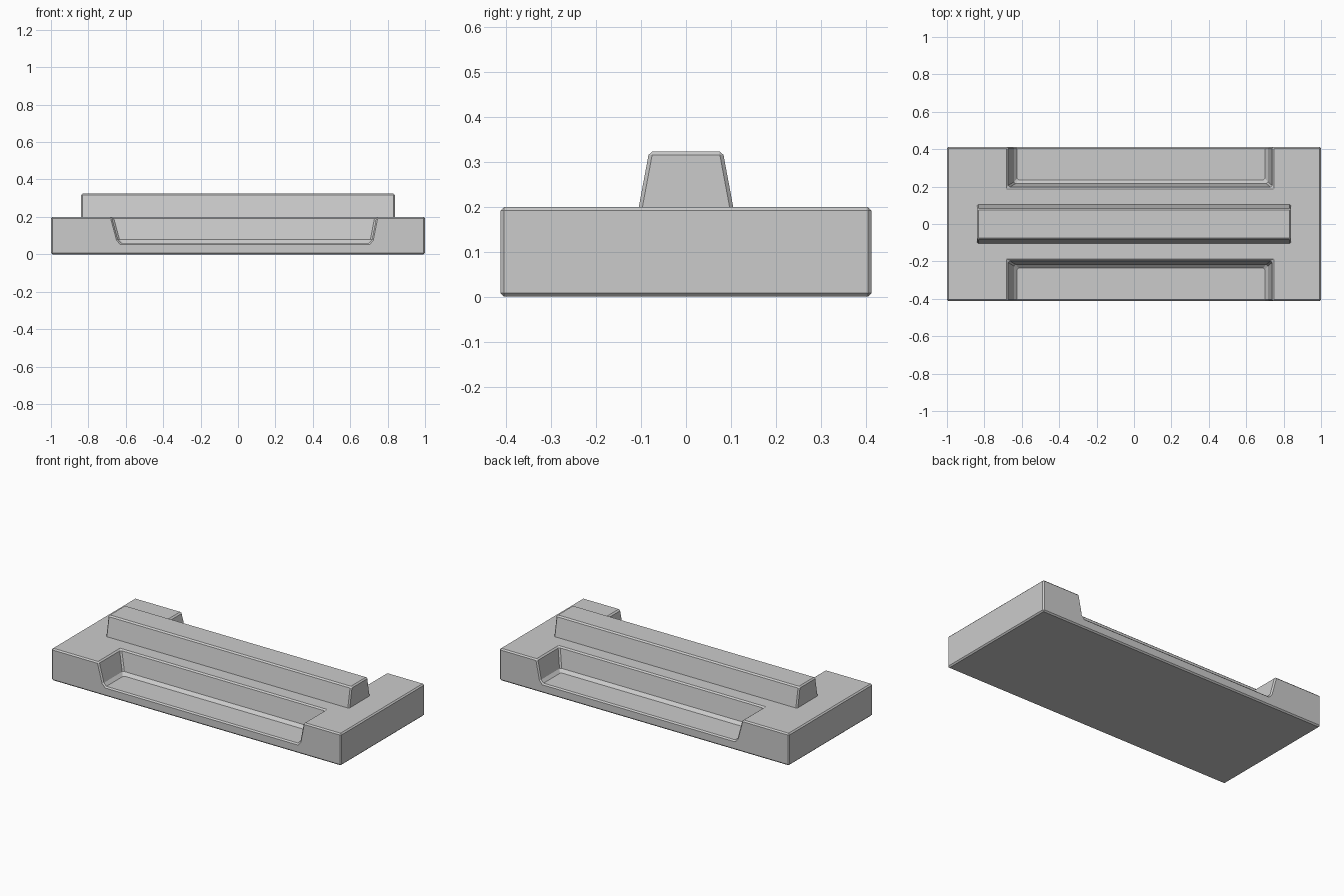
import bpy
import bmesh
import math

if "Cube" in bpy.data.objects:
    bpy.data.objects.remove(bpy.data.objects["Cube"], do_unlink=True)

# Single plain grey
grey = bpy.data.materials.new("plain grey")
grey.use_nodes = True
colour = (0.6, 0.6, 0.6, 1)
grey.diffuse_color = colour
grey.node_tree.nodes["Principled BSDF"].inputs["Base Color"].default_value = colour


def loft(name, rings):
    """Closed solid from stacked rectangles (x0, x1, y0, y1, z)."""
    bm = bmesh.new()
    loops = [[bm.verts.new(p) for p in
              ((x0, y0, z), (x1, y0, z), (x1, y1, z), (x0, y1, z))]
             for x0, x1, y0, y1, z in rings]
    bm.faces.new(loops[0][::-1])
    bm.faces.new(loops[-1])
    for low, high in zip(loops, loops[1:]):
        for i in range(4):
            j = (i + 1) % 4
            bm.faces.new((low[i], low[j], high[j], high[i]))
    bmesh.ops.recalc_face_normals(bm, faces=bm.faces)
    mesh = bpy.data.meshes.new(name)
    bm.to_mesh(mesh)
    bm.free()
    mesh.materials.append(grey)
    obj = bpy.data.objects.new(name, mesh)
    bpy.context.collection.objects.link(obj)
    return obj


def soften(obj, width):
    bevel = obj.modifiers.new("edge chamfer", 'BEVEL')
    bevel.width = width
    bevel.segments = 1
    bevel.limit_method = 'ANGLE'
    bevel.angle_limit = math.radians(50)


# Base slab
base = loft("base_slab", [(-1, 1, -0.413, 0.413, 0), (-1, 1, -0.413, 0.413, 0.2)])

# Sloped recesses open to the front and back, with a chamfered floor edge
for name, side in (("front_recess_cutter", -1), ("back_recess_cutter", 1)):
    rings = []
    for x0, x1, inner, z in ((-0.625, 0.70, 0.235, 0.06),
                             (-0.642, 0.716, 0.216, 0.078),
                             (-0.675, 0.74, 0.196, 0.2),
                             (-0.702, 0.76, 0.18, 0.3)):
        y0, y1 = sorted((side * inner, side * 0.6))
        rings.append((x0, x1, y0, y1, z))
    cutter = loft(name, rings)
    cutter.hide_render = True
    cutter.hide_viewport = True
    cutter.display_type = 'WIRE'
    cut = base.modifiers.new(name, 'BOOLEAN')
    cut.operation = 'DIFFERENCE'
    cut.solver = 'EXACT'
    cut.object = cutter
soften(base, 0.008)

# Tapered central ridge, seated slightly into the slab
ridge = loft("central_ridge", [(-0.84, 0.84, -0.107, 0.107, 0.19),
                               (-0.84, 0.84, -0.082, 0.082, 0.324)])
soften(ridge, 0.008)
